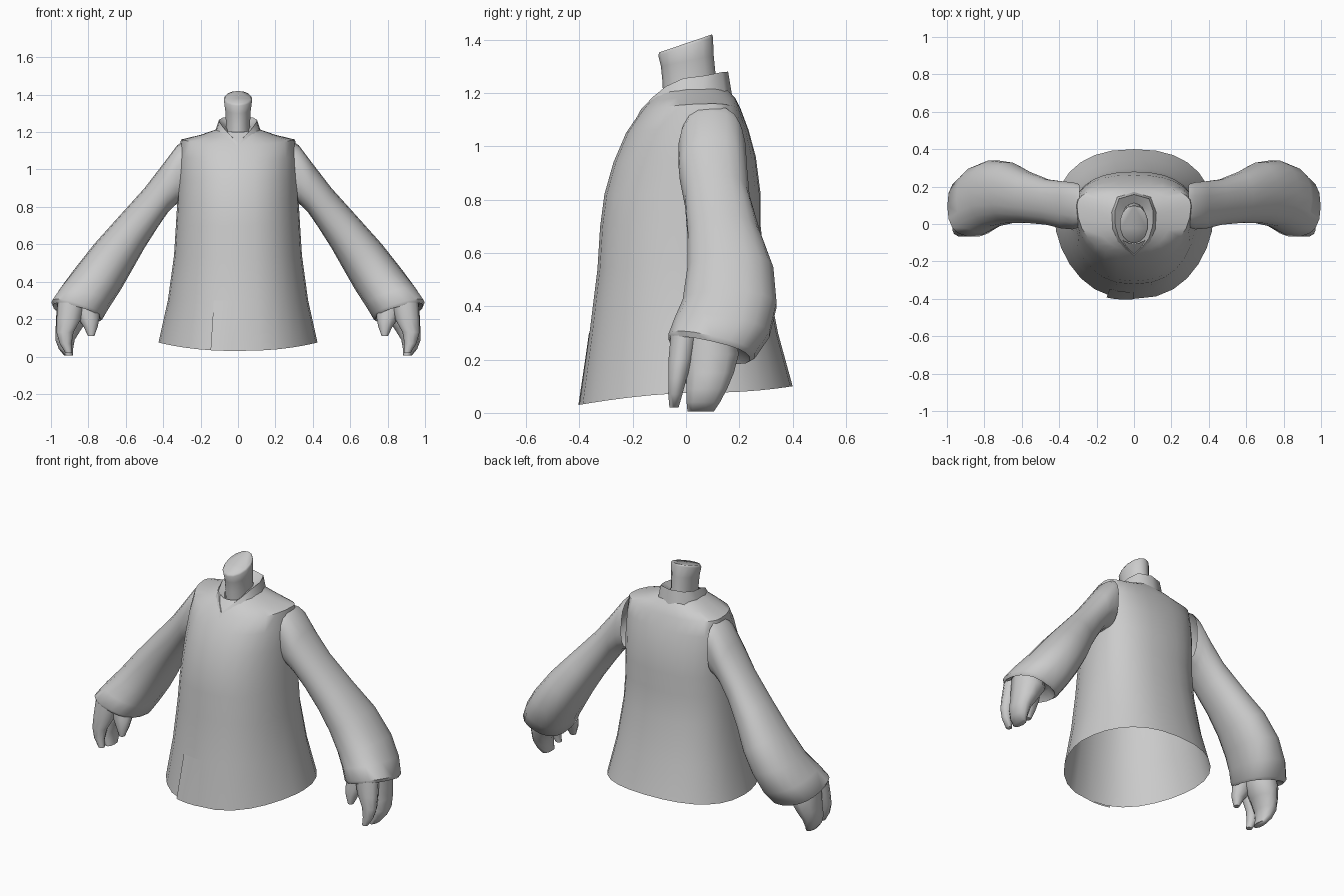
import bpy, bmesh, math
from mathutils import Vector

grey = bpy.data.materials.new("plain grey")
grey.diffuse_color = (0.6, 0.6, 0.6, 1)


def make(name, rings, closed=True, cap_start=False, cap_end=False, mirror=False, angle=50):
    """Skin a list of equal length point rings into one smooth object."""
    bm = bmesh.new()
    vs = [[bm.verts.new(p) for p in r] for r in rings]
    n = len(vs[0])
    for a, b in zip(vs, vs[1:]):
        for i in range(n if closed else n - 1):
            j = (i + 1) % n
            bm.faces.new((a[i], a[j], b[j], b[i]))
    if cap_start:
        bm.faces.new(vs[0][::-1])
    if cap_end:
        bm.faces.new(vs[-1])
    bmesh.ops.recalc_face_normals(bm, faces=bm.faces[:])
    me = bpy.data.meshes.new(name)
    bm.to_mesh(me)
    bm.free()
    ob = bpy.data.objects.new(name, me)
    bpy.context.collection.objects.link(ob)
    me.materials.append(grey)
    if mirror:
        ob.modifiers.new("other side", 'MIRROR')
    bpy.ops.object.select_all(action='DESELECT')
    bpy.context.view_layer.objects.active = ob
    ob.select_set(True)
    bpy.ops.object.shade_smooth_by_angle(angle=math.radians(angle))
    return ob


def power(v, e):
    return math.copysign(abs(v) ** e, v)


# Jacket rows: half width, front y, back y, middle y, z at front, side, back, front roundness
BODY = [
    (.425, -.40, .40, .03, .03, .075, .10, 1.2),
    (.375, -.362, .345, .03, .30, .30, .30, 1.1),
    (.342, -.332, .298, .03, .54, .54, .54, 1.0),
    (.332, -.322, .28, .04, .70, .70, .70, 1.0),
    (.325, -.306, .28, .06, .82, .82, .82, 1.0),
    (.322, -.272, .262, .08, .94, .95, .96, 1.0),
    (.317, -.225, .235, .09, 1.05, 1.07, 1.06, 1.0),
    (.305, -.17, .205, .10, 1.13, 1.16, 1.14, .95),
    (.20, -.14, .185, .07, 1.165, 1.185, 1.18, .85),
    (.10, -.105, .15, .04, 1.20, 1.22, 1.22, .85),
]


def body_point(row, a):
    hw, yf, yb, yc, zf, zs, zb, e = row
    s, c = math.sin(a), math.cos(a)
    y = yc + ((yf - yc) * power(c, e) if c > 0 else (yc - yb) * power(c, .85))
    z = zs + ((zf if c > 0 else zb) - zs) * c * c
    return Vector((hw * power(s, .85), y, z))


N = 28
make("jacket_body", [[body_point(r, i * math.tau / N) for i in range(N)] for r in BODY])

# Front overlap: a thin lifted panel that blends into the jacket front
flap = []
for k in range(5):
    t = k / 4
    row = [p + (q - p) * t for p, q in zip(BODY[0], BODY[1])]
    line = []
    for i in range(6):
        u = i / 5
        p = body_point(row, -.29 + .29 * u)
        p.y -= .002 + .012 * (1 - u) * (1 - t)
        line.append(p)
    flap.append(line)
make("front_overlap", flap, closed=False)

# Sleeve rows: top x z, bottom x z, front y, back y, backward droop, squareness
SLEEVE = [
    (.29, 1.15, .30, .83, -.02, .215, 0, .75),
    (.325, 1.13, .335, .81, -.03, .225, 0, .8),
    (.40, 1.03, .375, .77, -.025, .23, 0, .9),
    (.50, .90, .43, .69, -.005, .24, 0, .9),
    (.64, .745, .50, .58, .005, .28, 0, .9),
    (.77, .60, .565, .465, .003, .33, 0, .9),
    (.88, .46, .625, .36, -.015, .342, .03, .9),
    (.95, .365, .68, .275, -.045, .315, .15, .85),
    (.998, .29, .72, .21, -.068, .26, .22, .8),
    (.99, .27, .735, .20, -.06, .24, .22, .8),
    (.95, .30, .76, .25, -.03, .20, .2, .8),
]


def sleeve_ring(row, n=18):
    xt, zt, xb, zb, yf, yb, droop, e = row
    out = []
    for i in range(n):
        a = i * math.tau / n
        c, s = power(math.cos(a), e), power(math.sin(a), e)
        y = (yf + yb) / 2 + (yb - yf) / 2 * s
        out.append(((xt + xb) / 2 + (xt - xb) / 2 * c,
                    y, (zt + zb) / 2 + (zt - zb) / 2 * c - droop * (yb - yf) / 2 * s))
    return out


make("sleeve", [sleeve_ring(r) for r in SLEEVE], cap_end=True, mirror=True)


# Hand parts are stacks of ellipses: x, y, z, x radius, y radius
def stack(name, rows, n=10):
    make(name, [[(x + rx * math.cos(i * math.tau / n), y + ry * math.sin(i * math.tau / n), z)
                 for i in range(n)] for x, y, z, rx, ry in rows],
         cap_start=True, cap_end=True, mirror=True, angle=60)


stack("palm_and_fingers", [
    (.87, .09, .30, .095, .10), (.88, .095, .22, .092, .108), (.905, .09, .15, .07, .094),
    (.925, .078, .09, .052, .08), (.92, .065, .04, .038, .066), (.905, .055, .005, .024, .052)])
stack("index_finger", [
    (.89, -.005, .29, .075, .055), (.905, -.02, .20, .065, .048), (.925, -.032, .13, .046, .036),
    (.922, -.04, .07, .032, .028), (.905, -.045, .02, .018, .018)])
stack("thumb", [
    (.82, .03, .28, .08, .06), (.80, .01, .21, .06, .047),
    (.788, -.005, .16, .038, .035), (.785, -.015, .11, .017, .018)])

# Neck with a slanted, closed top
NECK = [(.07, -.085, .12, 1.16, 0), (.066, -.088, .112, 1.25, .1),
        (.07, -.094, .104, 1.32, .2), (.077, -.104, .101, 1.375, .34),
        (.07, -.100, .098, 1.386, .34)]
make("neck", [[(hw * math.sin(i * math.tau / 14),
                (f + b) / 2 - (b - f) / 2 * math.cos(i * math.tau / 14),
                z - slope * (b - f) / 2 * math.cos(i * math.tau / 14))
               for i in range(14)] for hw, f, b, z, slope in NECK], cap_end=True, angle=85)

# Collar band: outer, top and inner edge of one half, mirrored
OUTER = [(0, -.187, 1.105), (.05, -.15, 1.145), (.09, -.10, 1.18), (.118, -.03, 1.20),
         (.122, .06, 1.205), (.09, .145, 1.20), (0, .172, 1.195)]
TOP = [(0, -.168, 1.14), (.045, -.122, 1.187), (.08, -.075, 1.225), (.10, -.01, 1.255),
       (.102, .07, 1.265), (.08, .135, 1.278), (0, .158, 1.28)]
INNER = [(0, -.11, 1.14), (.035, -.085, 1.18), (.055, -.055, 1.205), (.06, 0, 1.225),
         (.06, .06, 1.235), (.045, .09, 1.24), (0, .105, 1.24)]
make("collar", [OUTER, TOP, INNER], closed=False, mirror=True, angle=60)
